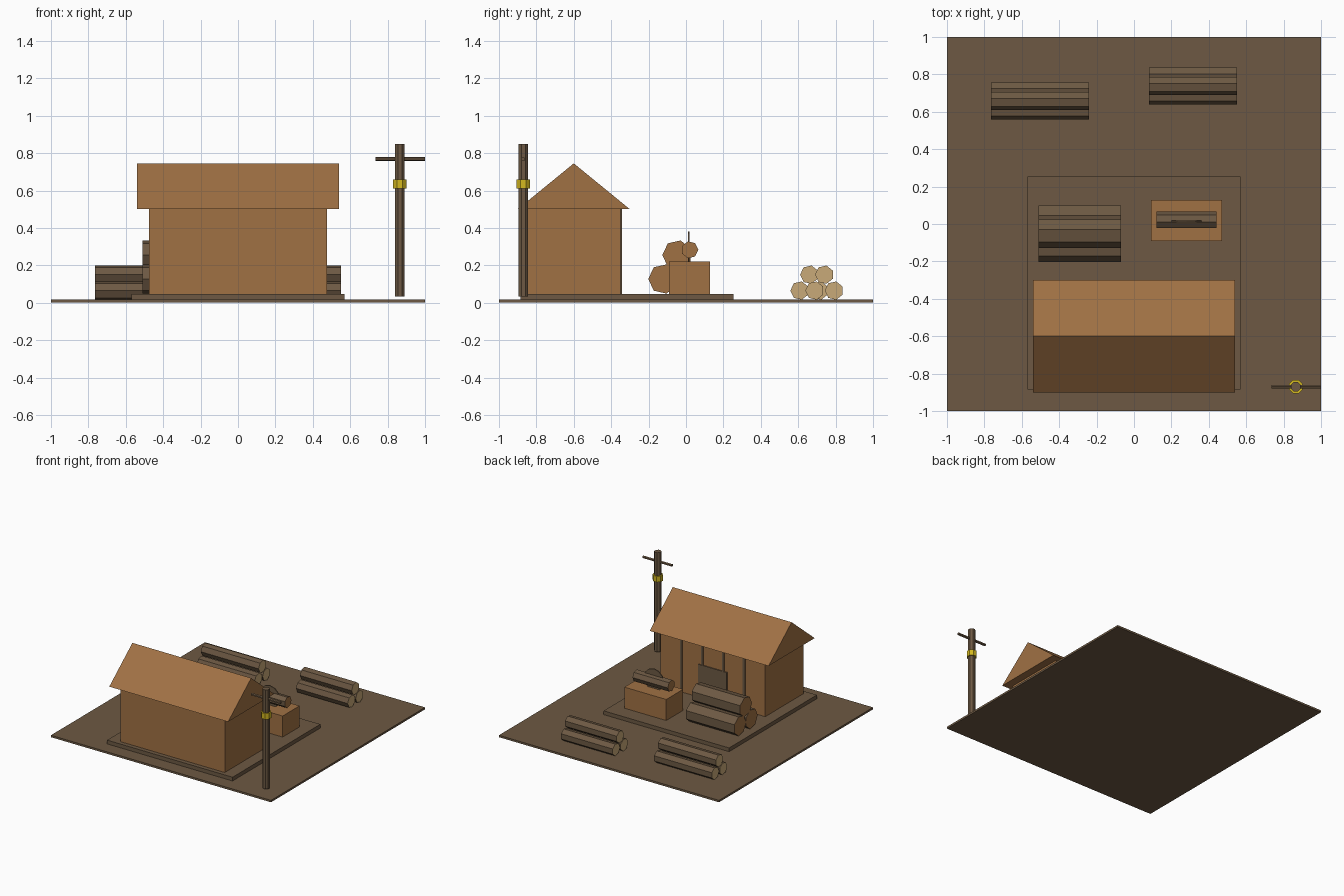
import bpy, bmesh, math
from mathutils import Matrix, Vector

if "Cube" in bpy.data.objects:
    bpy.data.objects.remove(bpy.data.objects["Cube"], do_unlink=True)


def material(name, rgb):
    linear = [((c / 255 + 0.055) / 1.055) ** 2.4 for c in rgb] + [1]
    m = bpy.data.materials.new(name)
    m.use_nodes = True
    m.diffuse_color = linear
    m.node_tree.nodes["Principled BSDF"].inputs["Base Color"].default_value = linear
    return m


bark = material("dark bark", (109, 89, 67))
wood = material("brown wood", (160, 113, 68))
pale = material("pale cut wood", (201, 170, 121))
yellow = material("yellow", (211, 184, 32))


def finish(name, bm, *mats):
    bmesh.ops.recalc_face_normals(bm, faces=bm.faces)
    mesh = bpy.data.meshes.new(name)
    bm.to_mesh(mesh)
    bm.free()
    for m in mats:
        mesh.materials.append(m)
    obj = bpy.data.objects.new(name, mesh)
    bpy.context.scene.collection.objects.link(obj)
    return obj


def box(name, xs, ys, zs, mat):
    """Box given by its range on each axis."""
    bm = bmesh.new()
    bmesh.ops.create_cube(bm, size=1)
    ranges = (xs, ys, zs)
    for v in bm.verts:
        v.co = Vector([r[0] if c < 0 else r[1] for r, c in zip(ranges, v.co)])
    return finish(name, bm, mat)


def prism(name, axis, center, radius, length, sides, mat, end_mat=None, turn=0.0):
    """Regular prism along an axis; the first corner points up or sideways."""
    bm = bmesh.new()
    bmesh.ops.create_cone(bm, cap_ends=True, segments=sides, radius1=radius,
                          radius2=radius, depth=length,
                          matrix=Matrix.Rotation(turn, 4, 'Z'))
    for f in bm.faces:
        f.material_index = int(end_mat is not None and abs(f.normal.z) > 0.9)
    if axis == 'X':
        # the local y direction becomes up
        bm.transform(Matrix(((0, 0, 1, 0), (1, 0, 0, 0), (0, 1, 0, 0), (0, 0, 0, 1))))
    elif axis == 'Y':
        bm.transform(Matrix.Rotation(math.pi / 2, 4, 'X'))
    bm.transform(Matrix.Translation(center))
    return finish(name, bm, mat, *([end_mat] if end_mat else []))


def log(name, x0, x1, y, z, radius, end_mat, corner=math.pi / 2):
    # a corner of the section sits on top unless told otherwise
    first = math.atan2(1, 0) if corner is None else corner
    prism(name, 'X', ((x0 + x1) / 2, y, z), radius, x1 - x0, 7, bark, end_mat,
          turn=first)


def log_pile(name, x0, x1, y, z, radius, gap, rise, end_mat):
    for label, dy, dz in (("front", -gap, 0), ("back", gap, 0), ("top", 0, rise)):
        log(f"{name}_{label}_log", x0, x1, y + dy, z + dz, radius, end_mat)


# Ground and raised yard
box("ground", (-1, 1), (-1, 1), (0, 0.016), bark)
box("foundation", (-0.57, 0.57), (-0.885, 0.255), (0.016, 0.047), bark)

# Cabin
box("cabin_walls", (-0.475, 0.475), (-0.85, -0.35), (0.047, 0.5), wood)
for i in range(4):
    x = -0.285 + 0.19 * i
    box(f"wall_batten_{i + 1}", (x - 0.01, x + 0.01), (-0.352, -0.343),
        (0.047, 0.5), bark)
box("door", (-0.13, 0.13), (-0.352, -0.342), (0.047, 0.32), bark)

# Gable roof: triangle profile swept along x
bm = bmesh.new()
profile = [bm.verts.new((-0.54, y, z))
           for y, z in ((-0.9, 0.5), (-0.3, 0.5), (-0.6, 0.745))]
face = bm.faces.new(profile)
swept = bmesh.ops.extrude_face_region(bm, geom=[face])["geom"]
bmesh.ops.translate(bm, vec=(1.08, 0, 0),
                    verts=[g for g in swept if isinstance(g, bmesh.types.BMVert)])
for f in list(bm.faces):
    if len(f.verts) == 3 and f is face:
        break
else:
    bm.faces.new(profile)
finish("roof", bm, wood)

# Log piles
log_pile("yard_pile", -0.51, -0.07, -0.047, 0.127, 0.08, 0.075, 0.128, wood)
log_pile("left_pile", 0.08, 0.55, 0.74, 0.065, 0.05, 0.052, 0.085, pale)
log_pile("right_pile", -0.765, -0.24, 0.66, 0.065, 0.05, 0.052, 0.085, pale)

# Saw bench with blade and log
box("saw_bench", (0.09, 0.47), (-0.092, 0.128), (0.047, 0.22), wood)
log("bench_log", 0.12, 0.44, 0.02, 0.283, 0.046, wood, corner=-math.pi / 2)
prism("saw_blade", 'Y', (0.28, 0.015, 0.29), 0.09, 0.008, 12, bark)

# Lamp pole with crossbar and collar
prism("pole", 'Z', (0.865, -0.87, 0.442), 0.028, 0.815, 8, bark, turn=math.pi / 8)
prism("pole_crossbar", 'X', (0.867, -0.87, 0.768), 0.011, 0.265, 6, bark)
prism("pole_collar", 'Z', (0.865, -0.87, 0.636), 0.039, 0.048, 8, yellow,
      turn=math.pi / 8)
